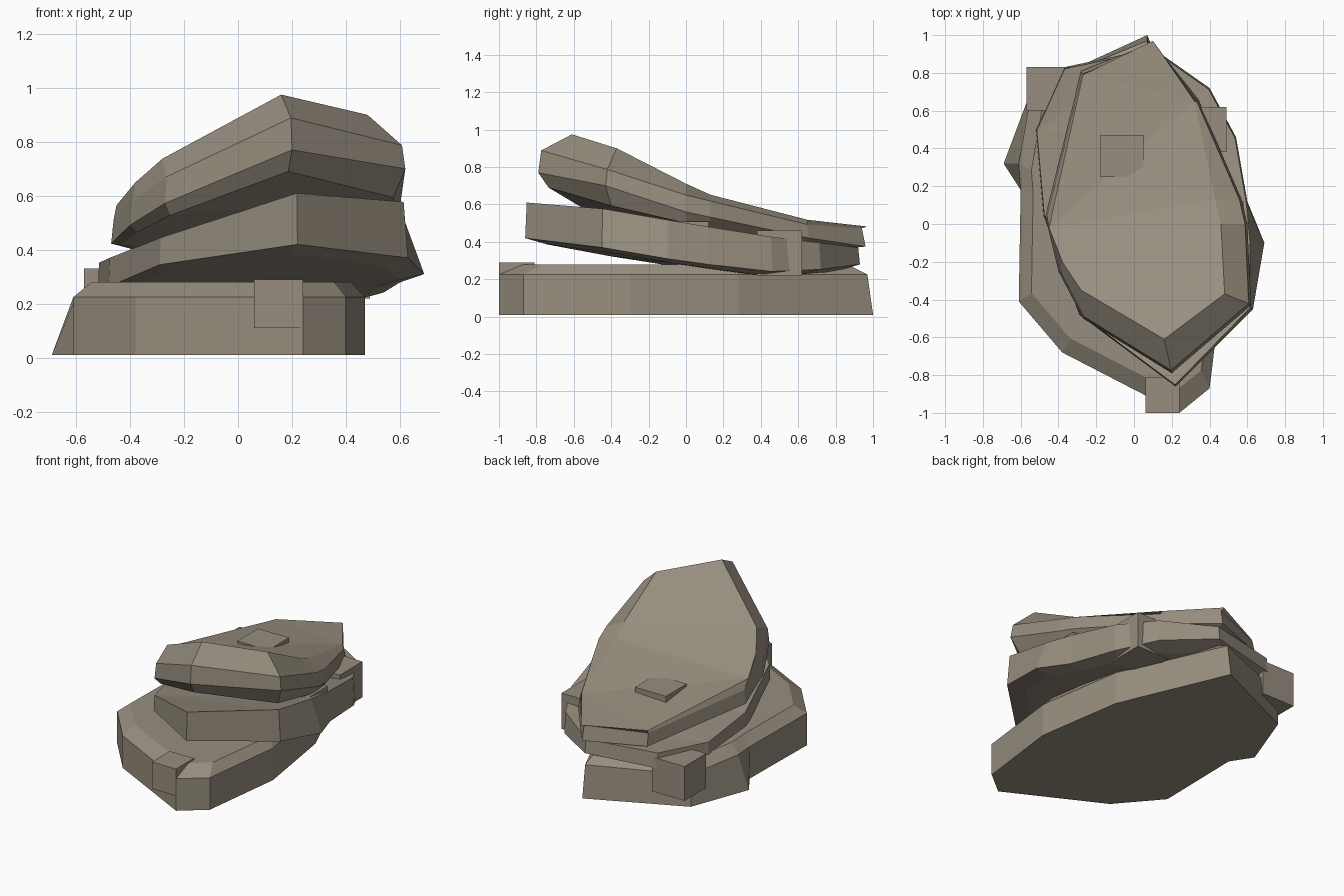
import bpy
import bmesh

cube = bpy.data.objects.get("Cube")
if cube:
    bpy.data.objects.remove(cube, do_unlink=True)

# One stone colour for everything
stone = bpy.data.materials.new("warm_grey_stone")
stone.use_nodes = True
colour = (0.31, 0.27, 0.21, 1)
stone.diffuse_color = colour
shader = stone.node_tree.nodes["Principled BSDF"]
shader.inputs["Base Color"].default_value = colour
shader.inputs["Roughness"].default_value = 0.9


def finish(name, bm):
    """Turn a bmesh into a flat shaded stone object."""
    bmesh.ops.recalc_face_normals(bm, faces=bm.faces[:])
    mesh = bpy.data.meshes.new(name)
    bm.to_mesh(mesh)
    bm.free()
    mesh.materials.append(stone)
    obj = bpy.data.objects.new(name, mesh)
    bpy.context.collection.objects.link(obj)
    return obj


def height(profile, y):
    """Height along the depth of a slab, interpolated between profile points."""
    if y <= profile[0][0]:
        return profile[0][1]
    for (start, low), (end, high) in zip(profile, profile[1:]):
        if y <= end:
            return low + (high - low) * (y - start) / (end - start)
    return profile[-1][1]


def ring(outline, profile, tilt=0.0, scale=1.0):
    """Scale an outline and lift it to the profile.

    The right-hand part drops by the tilt, strongest at the front."""
    points = []
    for x, y in outline:
        x, y = x * scale, y * scale
        drop = tilt * max(0, 0.2 - x) * (1 - y) / 2
        points.append((x, y, height(profile, y) - drop))
    return points


def slab(name, rings):
    """Loft a stone through rings listed from bottom to top."""
    bm = bmesh.new()
    loops = [[bm.verts.new(p) for p in points] for points in rings]
    for lower, upper in zip(loops, loops[1:]):
        for i in range(len(lower)):
            j = (i + 1) % len(lower)
            bm.faces.new((lower[i], lower[j], upper[j], upper[i]))
    caps = [bm.faces.new(loops[0][::-1]), bm.faces.new(loops[-1])]
    bmesh.ops.triangulate(bm, faces=caps)
    return finish(name, bm)


def block(name, xs, ys, zs):
    """Add a box between the given limits."""
    bm = bmesh.new()
    bmesh.ops.create_cube(bm, size=1)
    for v in bm.verts:
        for axis, (low, high) in enumerate((xs, ys, zs)):
            v.co[axis] = low if v.co[axis] < 0 else high
    return finish(name, bm)


# Bottom slab: flat foot, upright sides, bevelled rim
foot = [(0.24, -1), (0.4, -0.87), (0.47, -0.3), (0.38, 0.28), (0.07, 1),
        (-0.54, 0.72), (-0.69, 0.32), (-0.6, 0.18), (-0.61, -0.41), (-0.38, -0.68)]
shoulder = [(max(x, -0.61), min(y, 0.97)) for x, y in foot]
slab("bottom_slab", [
    ring(foot, [(0, 0.01)]),
    ring(shoulder, [(0, 0.225)]),
    ring(shoulder, [(0, 0.28)], scale=0.89),
])

# Middle slab: sinks towards the back and the right-hand side
waist = [(0.22, -0.86), (0.63, -0.45), (0.69, -0.1), (0.6, 0.12), (0.54, 0.46),
         (0.4, 0.72), (0.1, 0.93), (-0.37, 0.83), (-0.52, 0.5), (-0.48, 0.05),
         (-0.29, -0.48)]
upper_waist = [(min(x, 0.62), y) for x, y in waist]
under = [(-0.85, 0.42), (-0.45, 0.37), (-0.1, 0.31), (0.4, 0.24), (0.7, 0.25), (0.93, 0.28)]
over = [(-0.85, 0.61), (-0.46, 0.58), (0, 0.5), (0.5, 0.42), (0.93, 0.37)]
slab("middle_slab", [
    ring(waist, [(y, z - 0.02) for y, z in under], tilt=0.06, scale=0.86),
    ring(waist, under, tilt=0.08),
    ring(upper_waist, over, tilt=0.38, scale=0.99),
])

# Top slab: steep raised front with a broad sloping top face
brow = [(0.2, -0.79), (0.62, -0.43), (0.6, 0), (0.57, 0.13), (0.34, 0.66),
        (0.1, 0.96), (-0.28, 0.81), (-0.47, 0.04), (-0.4, -0.25), (-0.27, -0.5)]
face = [(0.16, -0.61), (0.48, -0.37), (0.46, 0), (0.43, 0.13), (0.32, 0.65),
        (0.1, 0.97), (-0.27, 0.79), (-0.45, -0.02), (-0.38, -0.2), (-0.28, -0.35)]
belly = [(-0.79, 0.71), (-0.43, 0.6), (0, 0.5), (0.66, 0.39), (1, 0.36)]
lip = [(-0.79, 0.77), (-0.43, 0.7), (0, 0.56), (0.66, 0.42), (1, 0.37)]
rim = [(-0.75, 0.89), (-0.43, 0.79), (0, 0.65), (0.66, 0.49), (1, 0.47)]
crown = [(-0.61, 0.99), (-0.37, 0.9), (0.1, 0.66), (0.68, 0.51), (1, 0.48)]
slab("top_slab", [
    ring(brow, belly, tilt=0.25, scale=0.93),
    ring(brow, lip, tilt=0.4),
    ring(brow, rim, tilt=0.4, scale=0.98),
    ring(face, crown, tilt=0.47),
])

# Small blocks wedged between and into the slabs
block("front_block", (0.06, 0.24), (-1, -0.81), (0.11, 0.29))
block("back_right_block", (-0.57, -0.33), (0.6, 0.83), (0.1, 0.33))
block("back_left_block", (0.25, 0.49), (0.38, 0.62), (0.22, 0.46))
block("left_block", (0.36, 0.58), (-0.09, 0.12), (0.3, 0.51))
block("buried_block", (-0.18, 0.05), (0.25, 0.47), (0.4, 0.56))
